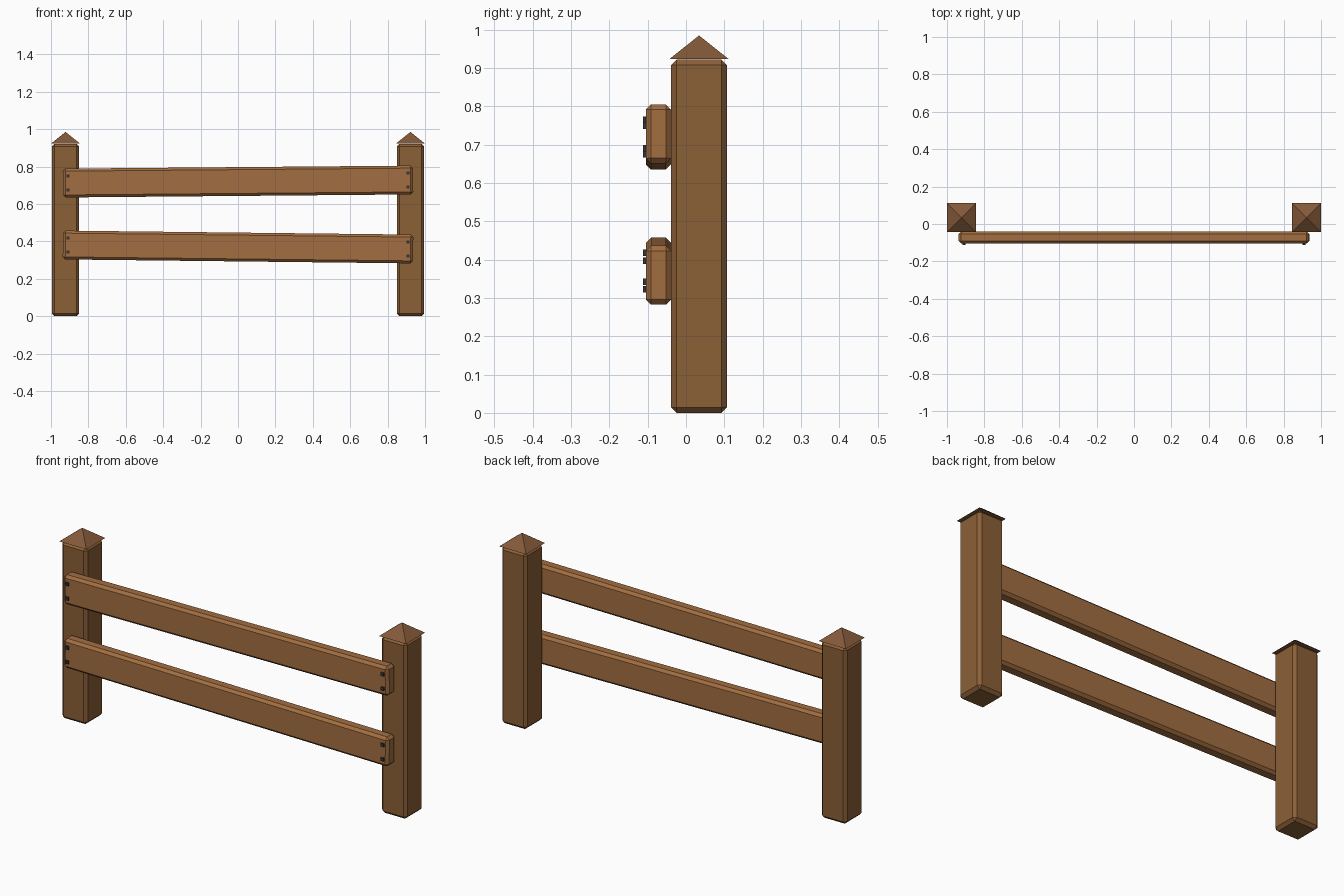
import bpy, math

if "Cube" in bpy.data.objects:
    bpy.data.objects.remove(bpy.data.objects["Cube"])


def material(name, rgb):
    m = bpy.data.materials.new(name)
    m.diffuse_color = (*rgb, 1)
    m.use_nodes = True
    m.node_tree.nodes["Principled BSDF"].inputs["Base Color"].default_value = m.diffuse_color
    return m


POST = material("post_wood", (0.26, 0.115, 0.037))
RAIL = material("rail_wood", (0.36, 0.155, 0.052))
CAP = material("cap_wood", (0.23, 0.10, 0.042))
IRON = material("dark_iron", (0.035, 0.035, 0.04))


def box(name, loc, size, mat, bevel=0.0, tilt=0.0):
    bpy.ops.mesh.primitive_cube_add(size=1, location=loc)
    o = bpy.context.object
    o.name = name
    o.scale = size
    bpy.ops.object.transform_apply(location=False, rotation=False, scale=True)
    o.rotation_euler.y = -tilt
    o.data.materials.append(mat)
    if bevel:
        b = o.modifiers.new("chamfer", "BEVEL")
        b.width = bevel
        b.segments = 1
    return o


# Posts with pyramid caps
POST_Y = 0.034
for side, s in (("left", -1), ("right", 1)):
    box(f"{side}_post", (s * 0.922, POST_Y, 0.461), (0.146, 0.146, 0.922), POST, 0.0145)
    bpy.ops.mesh.primitive_cone_add(vertices=4, radius1=0.078 * math.sqrt(2), radius2=0,
                                    depth=0.062, location=(s * 0.922, POST_Y, 0.954),
                                    rotation=(0, 0, math.pi / 4))
    cap = bpy.context.object
    cap.name = f"{side}_post_cap"
    cap.data.materials.append(CAP)

# Slightly tilted rails, each with two bolt heads per end
for level, z, tilt in (("upper", 0.720, math.radians(0.5)), ("lower", 0.370, math.radians(-0.65))):
    box(f"{level}_rail", (0, -0.072, z), (1.873, 0.066, 0.154), RAIL, 0.0135, tilt)
    for side, s in (("left", -1), ("right", 1)):
        for row, dz in (("top", 0.0375), ("bottom", -0.0375)):
            x = s * 0.909
            box(f"{level}_{side}_{row}_bolt", (x, -0.106, z + dz + x * math.tan(tilt)),
                (0.017, 0.013, 0.017), IRON)
